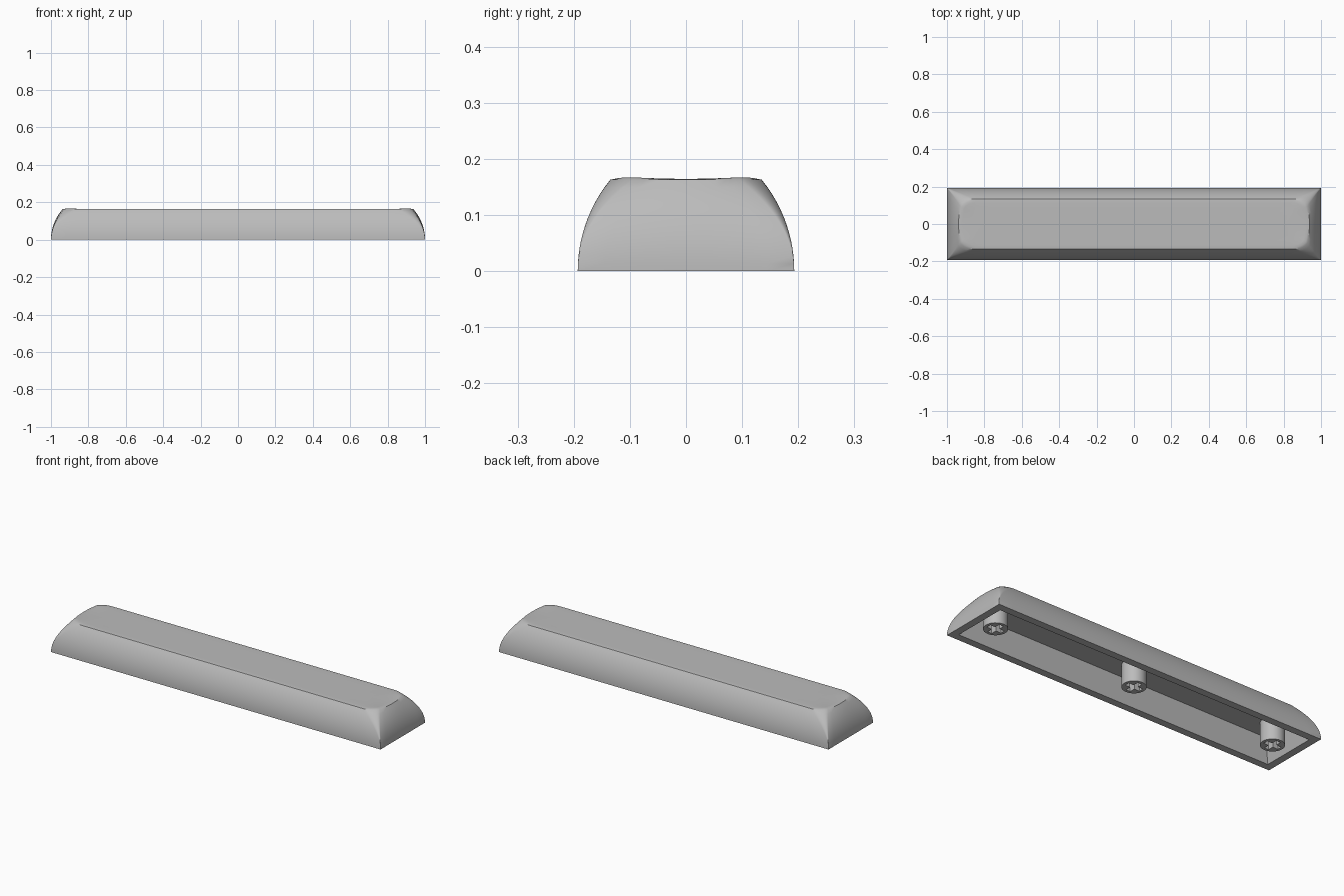
import bpy, bmesh
from math import sin, cos, pi, sqrt

if "Cube" in bpy.data.objects:
    bpy.data.objects.remove(bpy.data.objects["Cube"])

grey = bpy.data.materials.new("light grey plastic")
grey.use_nodes = True
colour = (0.5, 0.5, 0.5, 1)
grey.diffuse_color = colour
grey.node_tree.nodes["Principled BSDF"].inputs["Base Color"].default_value = colour

LENGTH, DEPTH, HEIGHT = 1.0, 0.193, 0.163   # half length, half depth, edge height


def finish(bm, name):
    bmesh.ops.remove_doubles(bm, verts=bm.verts, dist=0.0001)
    bmesh.ops.recalc_face_normals(bm, faces=bm.faces)
    mesh = bpy.data.meshes.new(name)
    bm.to_mesh(mesh)
    bm.free()
    mesh.materials.append(grey)
    obj = bpy.data.objects.new(name, mesh)
    bpy.context.collection.objects.link(obj)
    bpy.ops.object.select_all(action="DESELECT")
    obj.select_set(True)
    bpy.context.view_layer.objects.active = obj
    bpy.ops.object.shade_smooth_by_angle(angle=pi / 6)
    return obj


def outline(a, b, rx=0, ry=0, bow=0):
    """Rounded rectangle whose short ends bulge outwards by bow."""
    pts, arc = [], 8
    for q in range(4):
        sx, sy = (1, -1, -1, 1)[q], (1, 1, -1, -1)[q]
        corner = []
        for i in range(arc + 1):
            t = (q + i / arc) * pi / 2
            corner.append((sx * (a - rx) + rx * cos(t), sy * (b - ry) + ry * sin(t)))
        pts += corner
        # straight run to the next corner
        x0, y0 = corner[-1]
        x1, y1 = (-x0, y0) if q % 2 == 0 else (x0, -y0)
        n = 24 if q % 2 == 0 else 8
        pts += [(x0 + (x1 - x0) * i / n, y0 + (y1 - y0) * i / n) for i in range(1, n)]
    return [(x * (1 - bow * (y / b) ** 2 / a * min(1, abs(x) / a)), y) for x, y in pts]


def dish(x, y):
    """Top surface, lifted slightly at the four corners."""
    end = min(1, max(0, (abs(x) - 0.84) / 0.08))
    return 0.1645 + 0.0035 * end * min(1, (y / 0.1) ** 2)


# Key body: curved skirt, dished top, flat rim and tapered cavity
bm = bmesh.new()
rings = []


def add_ring(pts, height):
    rings.append([bm.verts.new((x, y, height(x, y))) for x, y in pts])


roof = outline(0.92, 0.122)
add_ring(roof, lambda x, y: 0.12)
add_ring(outline(0.96, 0.153), lambda x, y: 0)

radius = (HEIGHT ** 2 + 0.058 ** 2) / (2 * 0.058)
for i in range(13):
    t = i / 12
    z = HEIGHT * t
    inset = radius - sqrt(radius ** 2 - z ** 2)
    add_ring(outline(LENGTH - inset * 1.07, DEPTH - inset, 0.07 * t ** 2, 0.04 * t ** 2, 0.018 * t ** 2),
             lambda x, y, z=z: z)

for inset in (0.01, 0.022, 0.045, 0.075, 0.105, 0.125):
    k = 1 - inset / 0.135
    add_ring(outline(0.938 - inset, 0.135 - inset, 0.07 * k, 0.04 * k, 0.018 * k),
             lambda x, y, s=inset: dish(x, y) - (0.0004 if s < 0.02 else 0))

for low, high in zip(rings, rings[1:]):
    n = len(low)
    for i in range(n):
        j = (i + 1) % n
        bm.faces.new((low[i], low[j], high[j], high[i]))
bm.faces.new(rings[0])
bm.faces.new(rings[-1])
finish(bm, "key_body")


# Round mounting stems with a cross-shaped socket
def stem(name, x):
    bm = bmesh.new()
    r, arm, w, top, depth = 0.06, 0.044, 0.013, 0.122, 0.09
    circle = [(r * cos(i * pi / 16), r * sin(i * pi / 16)) for i in range(32)]
    cross = []
    for q in range(4):
        c, s = round(cos(q * pi / 2)), round(sin(q * pi / 2))
        cross += [(c * u - s * v, s * u + c * v) for u, v in ((arm, -w), (arm, w), (w, w))]
    rim_edges = []
    for loop, height in ((circle, top), (cross, depth)):
        low = [bm.verts.new((x + u, v, 0.001)) for u, v in loop]
        high = [bm.verts.new((x + u, v, height)) for u, v in loop]
        for i in range(len(loop)):
            j = (i + 1) % len(loop)
            face = bm.faces.new((low[i], low[j], high[j], high[i]))
            rim_edges.append(face.edges[0])
        bm.faces.new(high)
    bmesh.ops.triangle_fill(bm, edges=rim_edges, use_beauty=True)
    finish(bm, name)


for name, x in (("right_stem", -0.86), ("middle_stem", 0), ("left_stem", 0.86)):
    stem(name, x)
